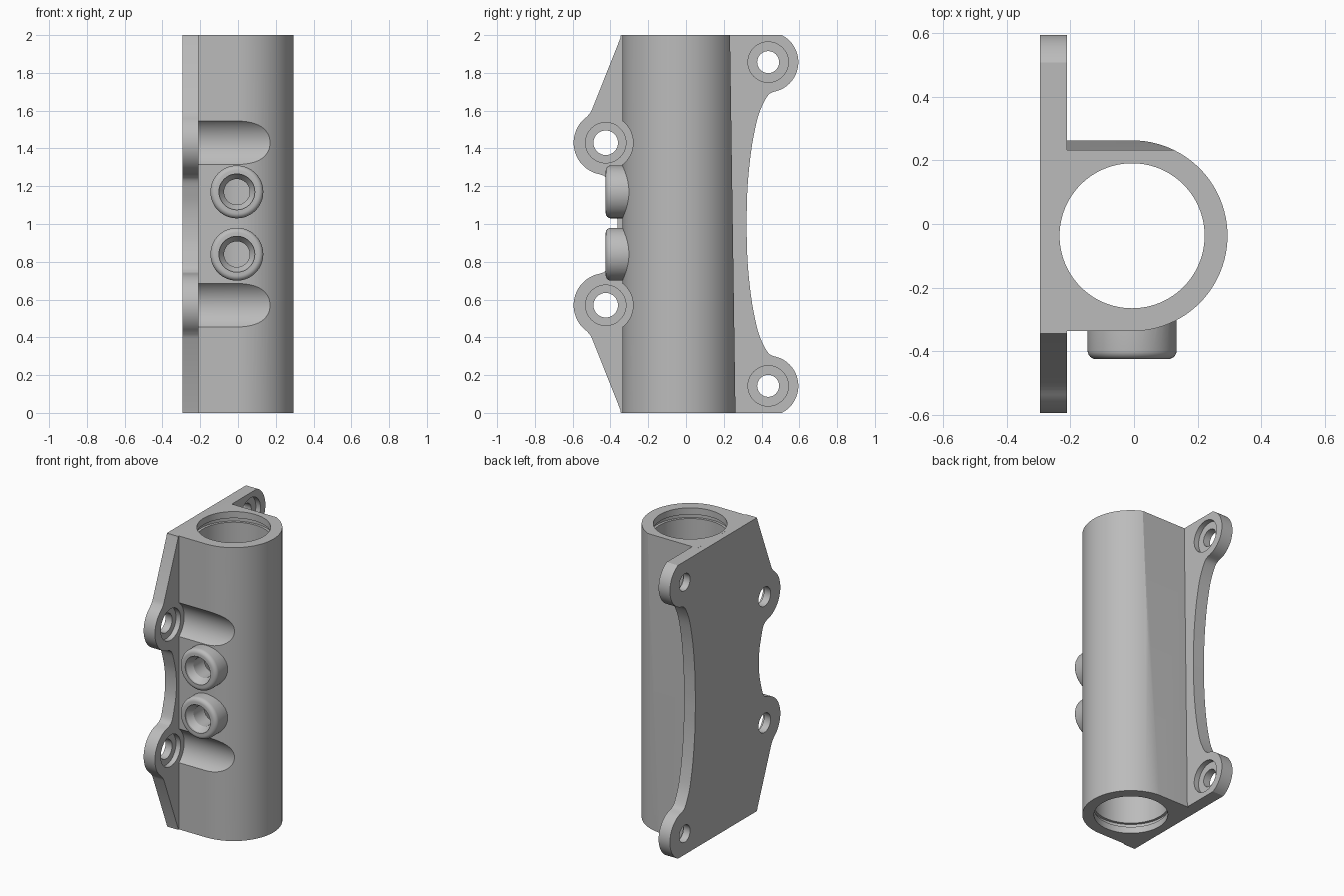
import bpy, bmesh
from math import sin, cos, pi, radians
from mathutils import Vector, Matrix

cube = bpy.data.objects.get("Cube")
if cube:
    bpy.data.objects.remove(cube, do_unlink=True)

GREY = (0.5, 0.5, 0.5, 1)
metal = bpy.data.materials.new("plain grey")
metal.use_nodes = True
metal.diffuse_color = GREY
metal.node_tree.nodes["Principled BSDF"].inputs["Base Color"].default_value = GREY

CX, CY = -0.006, -0.037     # tube axis
R, BORE = 0.3, 0.228
PLATE_IN, PLATE_OUT = -0.21, -0.295


def finish(bm, name):
    bmesh.ops.recalc_face_normals(bm, faces=bm.faces)
    mesh = bpy.data.meshes.new(name)
    bm.to_mesh(mesh)
    bm.free()
    mesh.materials.append(metal)
    ob = bpy.data.objects.new(name, mesh)
    bpy.context.collection.objects.link(ob)
    return ob


def prism(name, points, offset):
    bm = bmesh.new()
    face = bm.faces.new([bm.verts.new(p) for p in points])
    out = bmesh.ops.extrude_face_region(bm, geom=[face])
    verts = [g for g in out["geom"] if isinstance(g, bmesh.types.BMVert)]
    bmesh.ops.translate(bm, verts=verts, vec=offset)
    return finish(bm, name)


def lathe(name, profile, origin, axis, n=64):
    """Closed solid from (radius, distance along axis) pairs."""
    bm = bmesh.new()
    rings = [[bm.verts.new((r * cos(2 * pi * i / n), r * sin(2 * pi * i / n), d))
              for i in range(n)] for r, d in profile]
    for a, b in zip(rings, rings[1:]):
        for i in range(n):
            j = (i + 1) % n
            bm.faces.new((a[i], a[j], b[j], b[i]))
    bm.faces.new(rings[0][::-1])
    bm.faces.new(rings[-1])
    turn = Vector((0, 0, 1)).rotation_difference(Vector(axis)).to_matrix().to_4x4()
    bm.transform(Matrix.Translation(origin) @ turn)
    return finish(bm, name)


def combine(target, tool, operation):
    mod = target.modifiers.new("join", "BOOLEAN")
    mod.operation, mod.solver, mod.object = operation, "EXACT", tool
    with bpy.context.temp_override(object=target, active_object=target):
        bpy.ops.object.modifier_apply(modifier=mod.name)
    bpy.data.objects.remove(tool, do_unlink=True)


def arc(cx, cy, r, a0, a1, n):
    return [(cx + r * cos(radians(a0 + (a1 - a0) * i / n)),
             cy + r * sin(radians(a0 + (a1 - a0) * i / n))) for i in range(n + 1)]


def spline(pts, steps=4):
    """Smooth curve through the points."""
    p = [Vector(q) for q in pts]
    p = [2 * p[0] - p[1]] + p + [2 * p[-1] - p[-2]]
    out = []
    for a, b, c, d in zip(p, p[1:], p[2:], p[3:]):
        for i in range(steps):
            t = i / steps
            out.append(tuple(0.5 * (2 * b + (c - a) * t + (2 * a - 5 * b + 4 * c - d) * t**2
                                    + (3 * b - a - 3 * c + d) * t**3)))
    return out


# Tube housing: D-shaped section with a slightly tapered back face
section = [(-0.25, CY - R)] + arc(CX, CY, R, -90, 90, 48) + [(-0.25, CY + R)]
body = prism("tube_housing", [(x, y, 0) for x, y in section], (0, 0, 2))
bm = bmesh.new()
bm.from_mesh(body.data)
cut = bmesh.ops.bisect_plane(bm, geom=bm.verts[:] + bm.edges[:] + bm.faces[:],
                             plane_co=(0, CY + R - 0.001, 0), plane_no=(0, 1, 0.0145),
                             clear_outer=True)
bmesh.ops.holes_fill(bm, edges=[e for e in bm.edges if e.is_boundary])
bmesh.ops.recalc_face_normals(bm, faces=bm.faces)
bm.to_mesh(body.data)
bm.free()

# Tool clearance grooves beside the front lugs
FRONT_LUGS = [(-0.425, 1.43), (-0.425, 0.57)]
BACK_LUGS = [(0.435, 1.857), (0.435, 0.143)]
for y, z in FRONT_LUGS:
    combine(body, lathe("groove_cutter", [(0.145, -0.4), (0.145, 0.5)], (0, y, z), (1, 0, 0), 96),
            "DIFFERENCE")

# Mounting plate outline, upper half mirrored about mid height
back = spline([(0.32, 1.0), (0.326, 1.2), (0.344, 1.38), (0.365, 1.5), (0.385, 1.58),
               (0.41, 1.64), (0.436, 1.683), (0.462, 1.7)])
back += arc(*BACK_LUGS[0], 0.16, -80, 63, 24)
front = [(-0.345, 2), (-0.347, 1.985)] + spline([(-0.49, 1.625), (-0.504, 1.593), (-0.525, 1.5675)])
front += arc(*FRONT_LUGS[0], 0.17, 126, 260, 24)
front += spline([(-0.435, 1.256), (-0.41, 1.23), (-0.39, 1.17), (-0.37, 1.09), (-0.362, 1.0)])
upper = back + front
lower = [(y, 2 - z) for y, z in reversed(upper[1:])]
plate = prism("mounting_plate", [(PLATE_OUT, y, z) for y, z in upper + lower],
              (PLATE_IN - PLATE_OUT, 0, 0))
combine(body, plate, "UNION")

# Screw bosses with rounded rims
BOSS_Z = (1.17, 0.84)
rim = arc(0.113, 0.361, 0.027, 0, 90, 6)
for z in BOSS_Z:
    combine(body, lathe("screw_boss", [(0.14, 0.245)] + rim, (CX, CY, z), (0, -1, 0)), "UNION")

# Main bore with a retaining ring groove near each end
bore = [(BORE, -0.1), (BORE, 0.045), (0.25, 0.045), (0.25, 0.075), (BORE + 0.005, 0.075)]
bore += [(r, 2 - d) for r, d in reversed(bore)]
combine(body, lathe("bore_cutter", bore, (CX, CY, 0), (0, 0, 1), 96), "DIFFERENCE")

# Countersunk holes through the bosses into the bore
for z in BOSS_Z:
    hole = [(0.068, 0.1), (0.068, 0.335), (0.095, 0.375), (0.095, 0.45)]
    combine(body, lathe("boss_hole_cutter", hole, (CX, CY, z), (0, -1, 0), 48), "DIFFERENCE")

# Counterbored lug holes
for r, lugs in ((0.065, FRONT_LUGS), (0.058, BACK_LUGS)):
    for y, z in lugs:
        hole = [(r, -0.1), (r, 0.05), (0.107, 0.05), (0.107, 0.0851)]
        combine(body, lathe("lug_hole_cutter", hole, (PLATE_OUT, y, z), (1, 0, 0), 48),
                "DIFFERENCE")

# Smooth curved walls, keep the machined edges crisp
body.name = "bracket_housing"
bpy.ops.object.select_all(action="DESELECT")
body.select_set(True)
bpy.context.view_layer.objects.active = body
bpy.ops.object.shade_smooth_by_angle(angle=radians(20))
